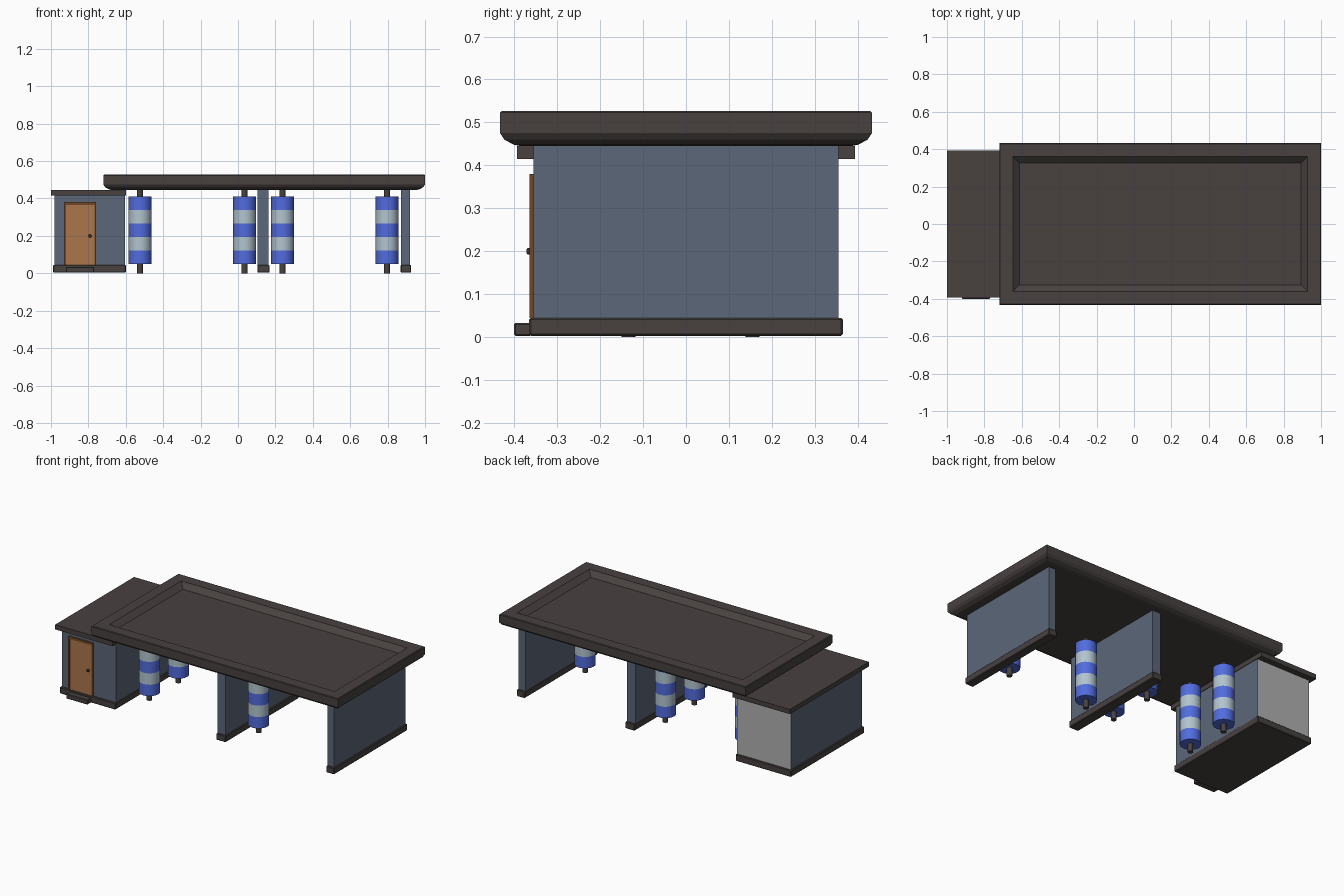
import bpy, bmesh, math

old = bpy.data.objects.get("Cube")
if old:
    bpy.data.objects.remove(old, do_unlink=True)


def material(name, srgb):
    lin = [(c / 255 / 12.92 if c < 11 else ((c / 255 + 0.055) / 1.055) ** 2.4) for c in srgb]
    m = bpy.data.materials.new(name)
    m.use_nodes = True
    m.diffuse_color = (*lin, 1)
    m.node_tree.nodes["Principled BSDF"].inputs["Base Color"].default_value = (*lin, 1)
    return m


DARK = material("dark brown grey", (72, 65, 64))
WALL = material("slate blue wall", (92, 103, 120))
BACK = material("light grey wall", (176, 176, 176))
BLUE = material("brush blue", (82, 108, 222))
PALE = material("brush pale grey", (178, 196, 207))
DOOR = material("door wood", (170, 118, 76))
FRAME = material("door frame wood", (112, 72, 38))


def finish(name, bm, mats):
    bmesh.ops.recalc_face_normals(bm, faces=bm.faces)
    mesh = bpy.data.meshes.new(name)
    bm.to_mesh(mesh)
    bm.free()
    for m in mats:
        mesh.materials.append(m)
    ob = bpy.data.objects.new(name, mesh)
    bpy.context.collection.objects.link(ob)
    return ob


def box(name, x, y, z, mat, bevel=0):
    bm = bmesh.new()
    bmesh.ops.create_cube(bm, size=1)
    for v in bm.verts:
        v.co = [(r[0] + r[1]) / 2 + c * (r[1] - r[0]) for r, c in zip((x, y, z), v.co)]
    ob = finish(name, bm, [mat])
    if bevel:
        mod = ob.modifiers.new("Bevel", 'BEVEL')
        mod.width, mod.segments = bevel, 1
    return ob


def stack(name, rings, mats, ring_mat=lambda i: 0):
    """Skin a list of closed rings and cap both ends."""
    bm = bmesh.new()
    loops = [[bm.verts.new(p) for p in ring] for ring in rings]
    n = len(loops[0])
    for i, (a, b) in enumerate(zip(loops, loops[1:])):
        for k in range(n):
            f = bm.faces.new((a[k], a[(k + 1) % n], b[(k + 1) % n], b[k]))
            f.material_index = ring_mat(i)
    bm.faces.new(loops[0])
    bm.faces.new(loops[-1])
    return finish(name, bm, mats)


def rect(inset, z):
    x0, x1, y = -0.72 + inset, 1.0 - inset, 0.433 - inset
    return [(x0, -y, z), (x1, -y, z), (x1, y, z), (x0, y, z)]


def circle(cx, cy, r, z, n=16):
    return [(cx + r * math.cos(2 * math.pi * k / n), cy + r * math.sin(2 * math.pi * k / n), z)
            for k in range(n)]


def smooth(ob):
    bpy.ops.object.select_all(action='DESELECT')
    ob.select_set(True)
    bpy.context.view_layer.objects.active = ob
    bpy.ops.object.shade_smooth_by_angle(angle=math.radians(35))


# Canopy with a rounded lower edge and a sunken top
profile = [(0.048, 0.445), (0.032, 0.448), (0.01, 0.46), (0, 0.475), (0, 0.523), (0.004, 0.527),
           (0.073, 0.527), (0.108, 0.497)]
stack("canopy_roof", [rect(*p) for p in profile], [DARK])

# Office block; its rear wall is pale
office = box("office_walls", (-0.98, -0.603), (-0.355, 0.355), (0.04, 0.42), WALL)
office.data.materials.append(BACK)
for face in office.data.polygons:
    if face.normal.y > 0.9:
        face.material_index = 1
box("office_base", (-0.988, -0.6), (-0.365, 0.365), (0.003, 0.045), DARK, 0.004)
box("office_roof", (-1, -0.6), (-0.393, 0.393), (0.415, 0.445), DARK)

# Door, frame, handle and step
box("door_frame_top", (-0.93, -0.758), (-0.364, -0.35), (0.365, 0.38), FRAME)
for side, x in (("right", -0.93), ("left", -0.768)):
    box("door_frame_" + side, (x, x + 0.01), (-0.364, -0.35), (0.045, 0.366), FRAME)
box("door_panel", (-0.92, -0.768), (-0.36, -0.35), (0.04, 0.366), DOOR)
box("door_handle", (-0.8, -0.784), (-0.371, -0.358), (0.192, 0.208), DARK, 0.003)
box("door_step", (-0.92, -0.77), (-0.4, -0.36), (0.003, 0.033), DARK, 0.003)

# Bay walls on plinths
for name, x0, x1 in (("middle", 0.105, 0.163), ("end", 0.872, 0.92)):
    box(name + "_wall", (x0, x1), (-0.355, 0.355), (0.04, 0.45), WALL)
    box(name + "_wall_base", (x0 - 0.002, x1 + 0.006), (-0.365, 0.365), (0.003, 0.045), DARK, 0.004)

# Striped washing brushes on spindles
brushes = [(x, y) for x in (-0.524, 0.035) for y in (-0.134, 0.155)]
brushes += [(x, -0.134) for x in (0.238, 0.797)]
for i, (x, y) in enumerate(brushes, 1):
    bands = [circle(x, y, 0.061, 0.05 + 0.072 * k) for k in range(6)]
    smooth(stack(f"brush_{i}", bands, [BLUE, PALE], lambda k: k % 2))
    smooth(stack(f"brush_spindle_{i}", [circle(x, y, 0.016, z) for z in (0, 0.45)], [DARK]))
